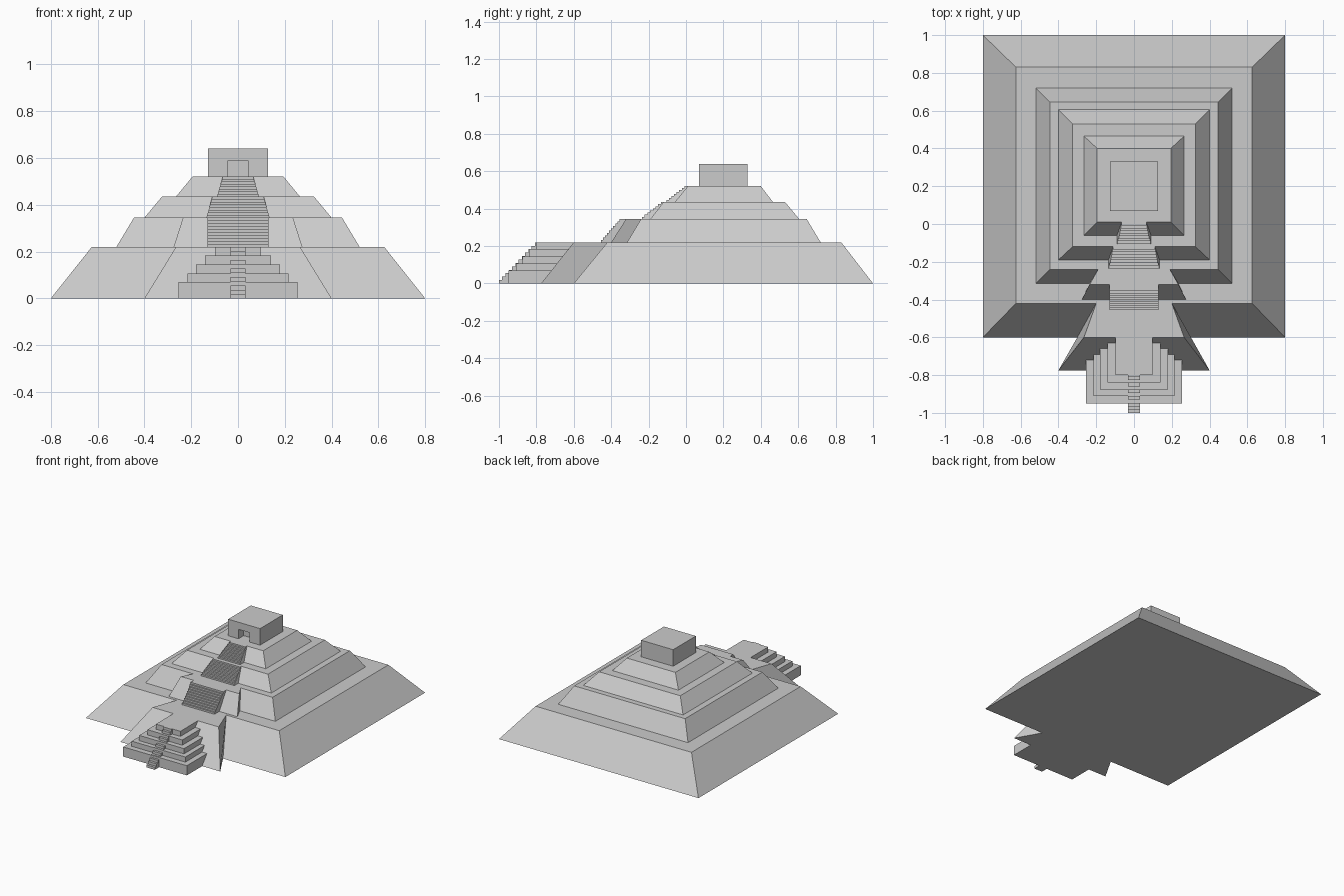
import bpy, bmesh

if "Cube" in bpy.data.objects:
    bpy.data.objects.remove(bpy.data.objects["Cube"])


def finish(name, bm):
    bmesh.ops.recalc_face_normals(bm, faces=bm.faces[:])
    me = bpy.data.meshes.new(name)
    bm.to_mesh(me)
    bm.free()
    ob = bpy.data.objects.new(name, me)
    bpy.context.collection.objects.link(ob)
    return ob


def loft(name, rings):
    """Stack of four-sided rings: (front half width, back half width, y front, y back, z)."""
    bm = bmesh.new()
    loops = [[bm.verts.new(p) for p in
              ((-wf, y0, z), (wf, y0, z), (wb, y1, z), (-wb, y1, z))]
             for wf, wb, y0, y1, z in rings]
    for a, b in zip(loops, loops[1:]):
        for i in range(4):
            j = (i + 1) % 4
            bm.faces.new((a[i], a[j], b[j], b[i]))
    bm.faces.new(loops[0][::-1])
    bm.faces.new(loops[-1])
    return finish(name, bm)


def box(name, w, y0, y1, z0, z1):
    return loft(name, [(w, w, y0, y1, z0), (w, w, y0, y1, z1)])


def stair(name, w0, w1, y0, y1, z0, z1, n, back_low, back_top):
    """Stepped profile swept across x, width tapering from w0 to w1 with height."""
    run, rise = (y1 - y0) / n, (z1 - z0) / n
    prof = []
    for i in range(n):
        prof += [(y0 + i * run, z0 + i * rise), (y0 + i * run, z0 + (i + 1) * rise)]
    prof += [(back_top, z1), (back_low, z0)]
    bm = bmesh.new()
    sides = []
    for s in (-1, 1):
        sides.append([bm.verts.new((s * (w0 + (w1 - w0) * (z - z0) / (z1 - z0)), y, z))
                      for y, z in prof])
    a, b = sides
    for i in range(len(a)):
        j = (i + 1) % len(a)
        bm.faces.new((a[i], a[j], b[j], b[i]))
    bm.faces.new(a)
    bm.faces.new(b[::-1])
    return finish(name, bm)


# Four sloped terraces
tiers = [(0.80, -0.60, 1.00, 0.0), (0.625, -0.42, 0.83, 0.22),
         (0.52, -0.315, 0.72, 0.22), (0.445, -0.24, 0.645, 0.345),
         (0.40, -0.19, 0.605, 0.345), (0.325, -0.12, 0.53, 0.435),
         (0.265, -0.06, 0.465, 0.435), (0.195, 0.01, 0.40, 0.52)]
loft("terraces", [(w, w, y0, y1, z) for w, y0, y1, z in tiers])

# Flared projections in front of the two lowest terraces
loft("lower_projection", [(0.40, 0.30, -0.775, -0.60, 0), (0.265, 0.20, -0.60, -0.42, 0.22)])
loft("upper_projection", [(0.275, 0.235, -0.40, -0.315, 0.22), (0.235, 0.19, -0.32, -0.24, 0.345)])

# Stepped front platform, its back following the slope behind it
levels = [0, 0.07, 0.107, 0.145, 0.183, 0.22]
layers = [(0.255, -0.95), (0.215, -0.91), (0.18, -0.875), (0.14, -0.838), (0.098, -0.80)]
for i, (w, y) in enumerate(layers):
    loft(f"platform_step_{i + 1}",
         [(w, w, y, -0.775 + 0.175 * z / 0.22, z) for z in levels[i:i + 2]])

# Staircases
stair("platform_stair", 0.033, 0.033, -1.0, -0.79, 0, 0.22, 12, -0.78, -0.77)
stair("lower_stair", 0.13, 0.13, -0.455, -0.345, 0.22, 0.345, 10, -0.39, -0.32)
stair("middle_stair", 0.135, 0.11, -0.235, -0.12, 0.345, 0.435, 8, -0.18, -0.115)
stair("top_stair", 0.09, 0.065, -0.105, 0.005, 0.435, 0.52, 8, -0.05, 0.01)

# Temple with recessed doorway
temple = box("temple", 0.128, 0.07, 0.33, 0.52, 0.64)
cutter = box("door_cutter", 0.045, 0.03, 0.13, 0.50, 0.588)
cutter.hide_render = True
cutter.hide_set(True)
mod = temple.modifiers.new("doorway", 'BOOLEAN')
mod.operation = 'DIFFERENCE'
mod.solver = 'EXACT'
mod.object = cutter
